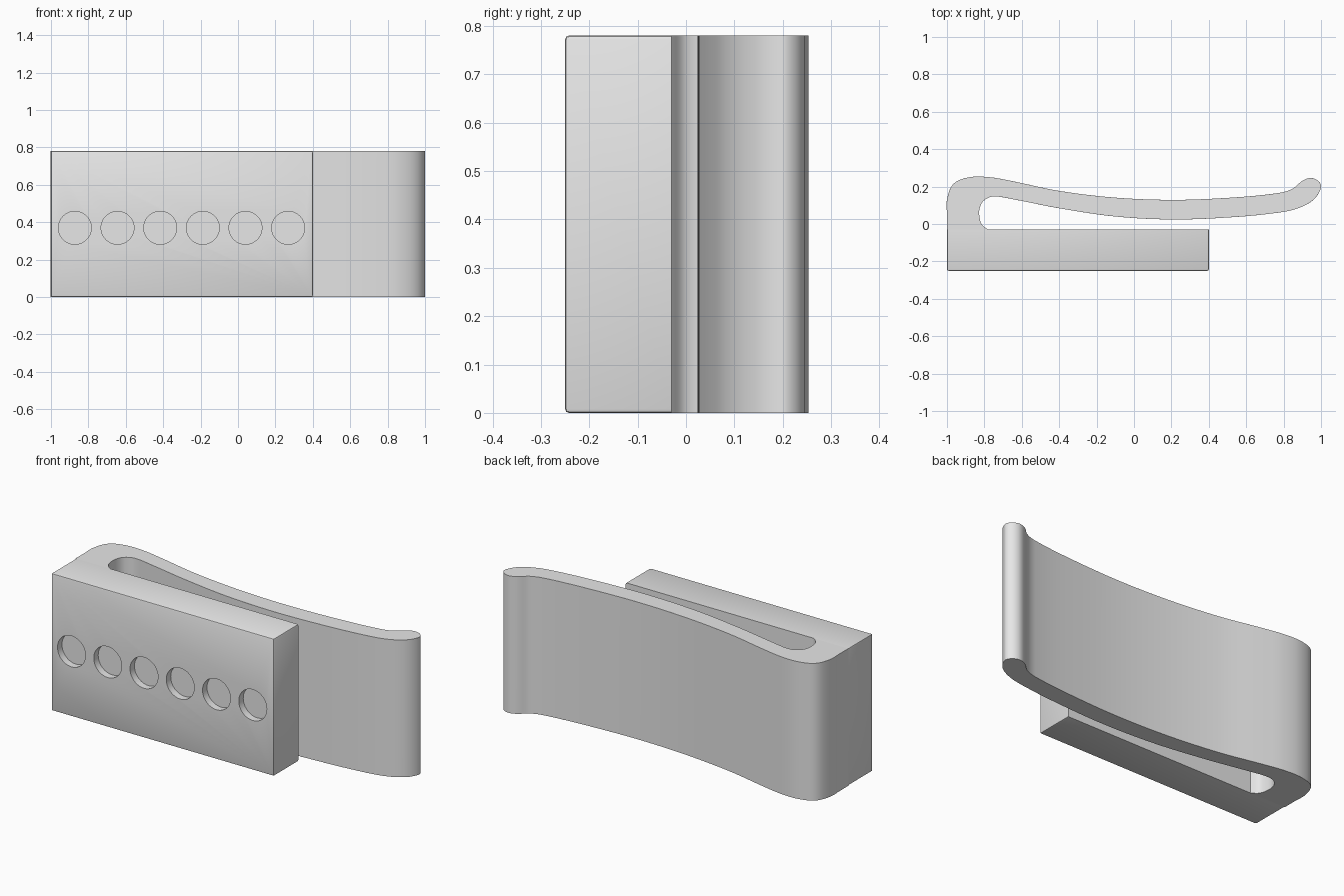
import bpy, bmesh, math
from mathutils import Vector, Matrix
from mathutils.geometry import interpolate_bezier

HEIGHT = 0.78
SEAM = -0.03

cube = bpy.data.objects.get("Cube")
if cube:
    bpy.data.objects.remove(cube, do_unlink=True)

grey = bpy.data.materials.new("plain_grey")
grey.use_nodes = True
grey.diffuse_color = (0.8, 0.8, 0.8, 1)
grey.node_tree.nodes["Principled BSDF"].inputs["Base Color"].default_value = (0.8, 0.8, 0.8, 1)


def make_object(name, bm):
    bmesh.ops.recalc_face_normals(bm, faces=bm.faces)
    mesh = bpy.data.meshes.new(name)
    bm.to_mesh(mesh)
    bm.free()
    mesh.materials.append(grey)
    obj = bpy.data.objects.new(name, mesh)
    bpy.context.collection.objects.link(obj)
    return obj


def activate(obj):
    bpy.ops.object.select_all(action="DESELECT")
    obj.select_set(True)
    bpy.context.view_layer.objects.active = obj


def smooth_path(points, steps=6):
    """Smooth curve through the points, with handles scaled to each span."""
    pts = [Vector(p) for p in points]
    last = len(pts) - 1
    tangents = [(pts[min(i + 1, last)] - pts[max(i - 1, 0)]).normalized() for i in range(last + 1)]
    path = []
    for i in range(last):
        a, b = pts[i], pts[i + 1]
        reach = (b - a).length / 3
        path += interpolate_bezier(a, a + tangents[i] * reach, b - tangents[i + 1] * reach, b, steps + 1)[:-1]
    return path + [pts[-1]]


# Spring clip: outline from the outer wall, over the arm and tip, back to the inner wall
outline = smooth_path([
    (-1, SEAM), (-1, 0.05), (-1, 0.13), (-0.965, 0.215), (-0.88, 0.25), (-0.77, 0.25),
    (-0.64, 0.227), (-0.4, 0.177), (-0.1, 0.141), (0.22, 0.129), (0.55, 0.143),
    (0.78, 0.167), (0.85, 0.19), (0.9, 0.231), (0.945, 0.246), (0.985, 0.23),
    (1, 0.195), (0.96, 0.13), (0.88, 0.085), (0.78, 0.062), (0.55, 0.038),
    (0.22, 0.024), (-0.1, 0.04), (-0.4, 0.084), (-0.63, 0.129), (-0.75, 0.147),
    (-0.803, 0.125), (-0.826, 0.08), (-0.825, 0.03), (-0.812, -0.005), (-0.78, SEAM)])
bm = bmesh.new()
base = bm.faces.new([bm.verts.new((p.x, p.y, 0)) for p in outline])
top = bmesh.ops.extrude_face_region(bm, geom=[base])["geom"]
bmesh.ops.translate(bm, vec=(0, 0, HEIGHT), verts=[v for v in top if isinstance(v, bmesh.types.BMVert)])


def is_arm_rim(edge):
    a, b = (v.co for v in edge.verts)
    mid = (a + b) / 2
    return abs(a.z - b.z) < 1e-5 and not (mid.x < -0.79 and mid.y < 0.1)


bmesh.ops.bevel(bm, geom=[e for e in bm.edges if is_arm_rim(e)], offset=0.025,
                segments=4, profile=0.5, affect="EDGES", clamp_overlap=True)
clip = make_object("spring_clip", bm)
activate(clip)
bpy.ops.object.shade_smooth_by_angle(angle=math.radians(35))
clip.modifiers.new("flat_caps", "WEIGHTED_NORMAL").keep_sharp = True

# Front block with softly broken edges, square along the seam with the clip
bm = bmesh.new()
depth = SEAM + 0.25
bmesh.ops.create_cube(bm, size=1, matrix=Matrix.Translation((-0.3, SEAM - depth / 2, HEIGHT / 2))
                      @ Matrix.Diagonal((1.4, depth, HEIGHT, 1)))
bmesh.ops.bevel(bm, geom=[e for e in bm.edges if min(v.co.y for v in e.verts) < -0.2],
                offset=0.008, segments=2, profile=0.5, affect="EDGES")
block = make_object("front_block", bm)

# Row of six shallow round recesses
bm = bmesh.new()
for i in range(6):
    spot = Matrix.Translation((-0.872 + i * 0.228, -0.25, 0.37)) @ Matrix.Rotation(math.pi / 2, 4, "X")
    bmesh.ops.create_cone(bm, cap_ends=True, segments=48, radius1=0.088, radius2=0.088, depth=0.08, matrix=spot)
cutter = make_object("recess_cutter", bm)
cutter.hide_render = True
activate(block)
cut = block.modifiers.new("recesses", "BOOLEAN")
cut.object = cutter
cut.operation = "DIFFERENCE"
cut.solver = "EXACT"
bpy.ops.object.modifier_apply(modifier=cut.name)
bpy.data.objects.remove(cutter, do_unlink=True)
bpy.ops.object.shade_smooth_by_angle(angle=math.radians(30))
